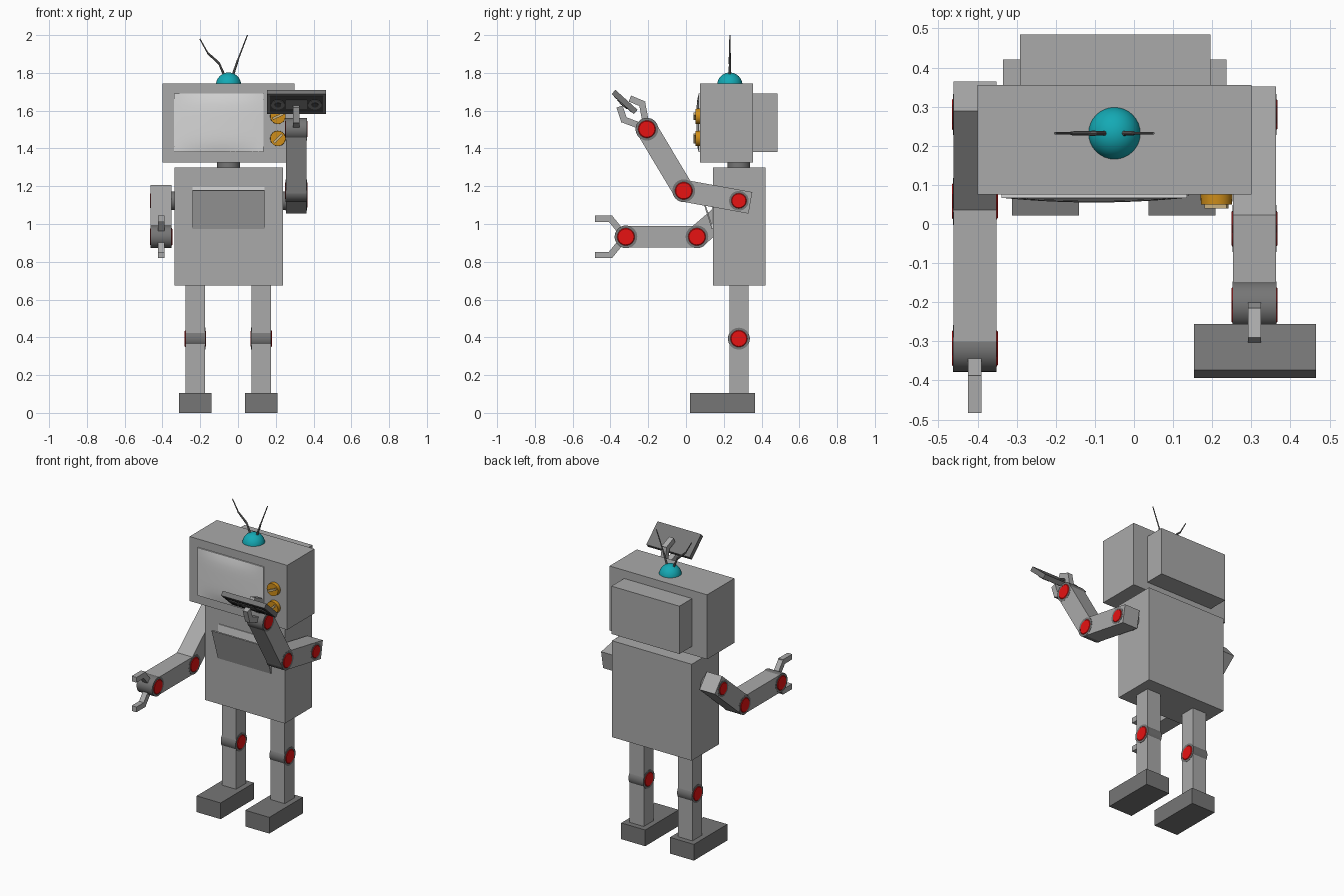
import bpy, bmesh, math
from mathutils import Vector, Matrix

if "Cube" in bpy.data.objects:
    bpy.data.objects.remove(bpy.data.objects["Cube"])


def material(name, r, g, b):
    m = bpy.data.materials.new(name)
    m.use_nodes = True
    m.diffuse_color = (r, g, b, 1)
    m.node_tree.nodes["Principled BSDF"].inputs["Base Color"].default_value = (r, g, b, 1)
    return m


GRAY = material("metal gray", 0.4, 0.4, 0.4)
DARK = material("dark gray", 0.18, 0.18, 0.18)
BLACK = material("near black", 0.06, 0.06, 0.06)
LIGHT = material("light gray", 0.68, 0.68, 0.68)
RED = material("red", 0.8, 0.006, 0.006)
TEAL = material("teal", 0.007, 0.4, 0.46)
ORANGE = material("orange", 0.62, 0.27, 0.01)
TAN = material("pale tan", 0.6, 0.45, 0.22)


def finish(name, bm, mat, smooth=False):
    mesh = bpy.data.meshes.new(name)
    bm.to_mesh(mesh)
    bm.free()
    mesh.materials.append(mat)
    ob = bpy.data.objects.new(name, mesh)
    bpy.context.collection.objects.link(ob)
    if smooth:
        bpy.ops.object.select_all(action='DESELECT')
        ob.select_set(True)
        bpy.context.view_layer.objects.active = ob
        bpy.ops.object.shade_smooth_by_angle(angle=math.radians(35))
    return ob


def block(name, center, size, mat, rot=None):
    """Box with an optional rotation matrix."""
    bm = bmesh.new()
    spin = rot or Matrix.Identity(4)
    bmesh.ops.create_cube(bm, size=1, matrix=Matrix.Translation(center) @ spin @ Matrix.Diagonal((*size, 1)))
    return finish(name, bm, mat)


def span(name, x, y, z, mat):
    """Box given by its extents on each axis."""
    axes = (x, y, z)
    return block(name, [sum(a) / 2 for a in axes], [a[1] - a[0] for a in axes], mat)


def rod(name, start, end, r1, r2, mat, sides=32):
    """Round bar between two points."""
    a, b = Vector(start), Vector(end)
    bm = bmesh.new()
    turn = (b - a).to_track_quat('Z', 'Y').to_matrix().to_4x4()
    bmesh.ops.create_cone(bm, cap_ends=True, segments=sides, radius1=r1, radius2=r2,
                          depth=(b - a).length, matrix=Matrix.Translation((a + b) / 2) @ turn)
    return finish(name, bm, mat, True)


def beam(name, x, start, end, width, thick, mat, extra=(0, 0)):
    """Square bar between two (y, z) points, lengthened at either end."""
    a, b = Vector((x, *start)), Vector((x, *end))
    d = (b - a).normalized()
    a, b = a - d * extra[0], b + d * extra[1]
    turn = Matrix.Rotation(math.atan2(d.z, d.y), 4, 'X')
    return block(name, (a + b) / 2, (width, (b - a).length, thick), mat, turn)


def joint(name, x, p, r, half):
    """Dark hinge drum with a red cap on each side."""
    rod(name, (x - half, *p), (x + half, *p), r, r, DARK)
    for s in (-1, 1):
        rod(name + "_cap", (x + s * half, *p), (x + s * (half + 0.003), *p), r * 0.77, r * 0.7, RED)


# Head, torso and neck
span("head", (-0.4, 0.3), (0.075, 0.355), (1.325, 1.743), GRAY)
span("head_back", (-0.292, 0.195), (0.35, 0.485), (1.38, 1.69), GRAY)
span("torso", (-0.335, 0.237), (0.142, 0.42), (0.675, 1.3), GRAY)
rod("neck", (-0.05, 0.28, 1.28), (-0.05, 0.28, 1.34), 0.06, 0.06, DARK)

# Bulging screen with a rim closing it against the head
bm = bmesh.new()
bmesh.ops.create_grid(bm, x_segments=16, y_segments=10, size=1)
for v in bm.verts:
    u, w = v.co.x, v.co.y
    v.co = (-0.102 + 0.237 * u, 0.067 - 0.012 * (1 - u * u) * (1 - w ** 4), 1.535 + 0.155 * w)
rim = [e for e in bm.edges if e.is_boundary]
for v in [g for g in bmesh.ops.extrude_edge_only(bm, edges=rim)["geom"] if isinstance(g, bmesh.types.BMVert)]:
    v.co.y = 0.078
bmesh.ops.recalc_face_normals(bm, faces=bm.faces)
finish("screen", bm, LIGHT, True)

# Dials
for z, tilt in ((1.57, 25), (1.453, 45)):
    rod("dial", (0.211, 0.08, z), (0.211, 0.05, z), 0.041, 0.04, ORANGE)
    block("dial_grip", (0.211, 0.047, z), (0.062, 0.016, 0.013), TAN, Matrix.Rotation(-math.radians(tilt), 4, 'Y'))

# Chest pocket: pale lining and a flap leaning outward
span("pocket_lining", (-0.24, 0.14), (0.137, 0.145), (0.98, 1.195), LIGHT)
beam("pocket_flap", -0.05, (0.14, 0.975), (0.075, 1.178), 0.38, 0.008, GRAY)

# Dome and aerials
bm = bmesh.new()
bmesh.ops.create_uvsphere(bm, u_segments=32, v_segments=16, radius=0.067,
                          matrix=Matrix.Translation((-0.05, 0.232, 1.735)))
finish("dome", bm, TEAL, True)
for path in ([(-0.07, 1.78), (-0.1, 1.85), (-0.16, 1.905), (-0.202, 1.98)],
             [(-0.03, 1.78), (0, 1.87), (0.05, 2.0)]):
    for i, (a, b) in enumerate(zip(path, path[1:])):
        last = i == len(path) - 2
        r = 0.004 if last else 0.007
        rod("aerial", (a[0], 0.232, a[1]), (b[0], 0.232, b[1]), r, r * 0.75, DARK, 10)

# Legs
for x in (-0.226, 0.123):
    span("leg", (x - 0.051, x + 0.051), (0.23, 0.33), (0.1, 0.68), GRAY)
    span("foot", (x - 0.086, x + 0.086), (0.022, 0.365), (0, 0.105), DARK)
    joint("knee", x, (0.28, 0.393), 0.058, 0.053)

# Arms: both share the shoulder height, each with its own pose
SHOULDER = (0.28, 1.123)
for x, elbow, wrist, body_x in ((-0.407, (0.058, 0.932), (-0.318, 0.932), -0.33),
                                (0.308, (-0.012, 1.176), (-0.207, 1.502), 0.23)):
    beam("upper_arm", x, elbow, SHOULDER, 0.11, 0.116, GRAY, (0, 0.062))
    beam("forearm", x, elbow, wrist, 0.11, 0.114, GRAY)
    joint("shoulder", x, SHOULDER, 0.052, 0.056)
    joint("elbow", x, elbow, 0.06, 0.056)
    joint("wrist", x, wrist, 0.06, 0.056)
    rod("shoulder_axle", (x, *SHOULDER), (body_x, *SHOULDER), 0.05, 0.05, DARK)


def finger(x, wrist, path):
    pts = [(wrist[0] + y, wrist[1] + z) for y, z in path]
    beam("finger_base", x, pts[0], pts[1], 0.034, 0.034, GRAY, (0, 0.008))
    beam("finger_tip", x, pts[1], pts[2], 0.034, 0.034, GRAY, (0.012, 0))


for s in (-1, 1):
    finger(-0.407, (-0.318, 0.932), [(-0.02, s * 0.02), (-0.082, s * 0.096), (-0.165, s * 0.096)])
finger(0.308, (-0.207, 1.502), [(-0.005, 0.03), (-0.025, 0.135), (-0.09, 0.162)])
finger(0.308, (-0.207, 1.502), [(-0.03, 0.015), (-0.122, 0.05), (-0.145, 0.12)])

# Held cassette, with a recessed-looking face, two reels and a window
TILT = Matrix.Rotation(math.radians(-42), 4, 'X')
HOLD = Vector((0.309, -0.325, 1.646))


def on_case(x, y, z):
    return HOLD + TILT.to_3x3() @ Vector((x, y, z))


block("cassette", HOLD, (0.312, 0.158, 0.03), DARK, TILT)
block("cassette_face", on_case(0, 0, -0.015), (0.28, 0.126, 0.004), BLACK, TILT)
block("cassette_window", on_case(0, 0, -0.018), (0.11, 0.07, 0.004), DARK, TILT)
for s in (-1, 1):
    rod("cassette_reel", on_case(s * 0.098, 0, -0.015), on_case(s * 0.098, 0, -0.021), 0.036, 0.036, DARK)
    rod("cassette_hub", on_case(s * 0.098, 0, -0.02), on_case(s * 0.098, 0, -0.023), 0.018, 0.018, BLACK)
